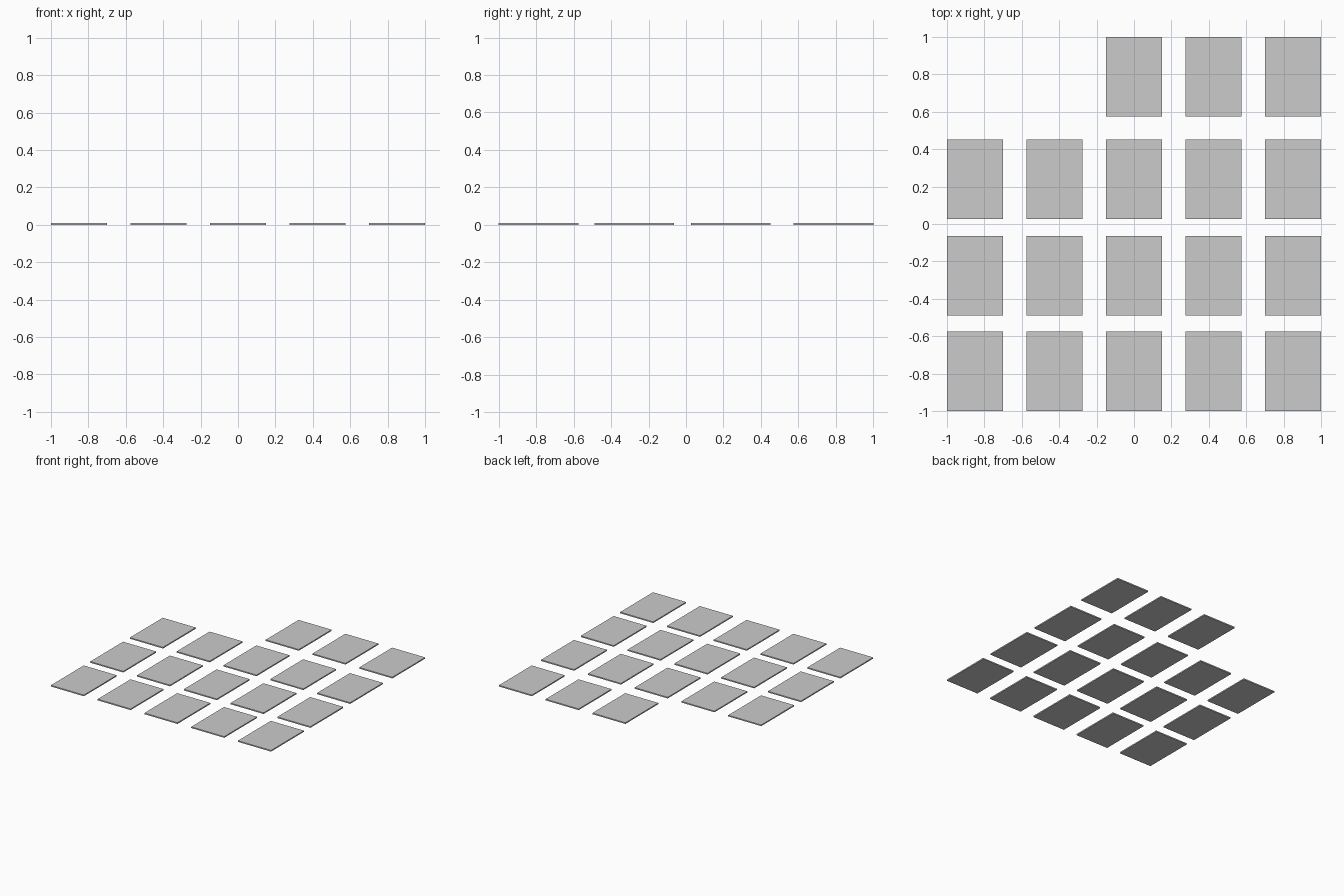
import bpy

if "Cube" in bpy.data.objects:
    bpy.data.objects.remove(bpy.data.objects["Cube"])

TILE_W, TILE_D, TILE_H = 0.30, 0.426, 0.01
COLUMNS = [-0.85, -0.425, 0.0, 0.425, 0.85]
# row centre in y, first column that is filled
ROWS = [(-0.787, 0), (-0.276, 0), (0.239, 0), (0.787, 2)]


def add_tile(name, x, y):
    bpy.ops.mesh.primitive_cube_add(size=1, location=(x, y, TILE_H / 2))
    tile = bpy.context.object
    tile.name = name
    tile.scale = (TILE_W, TILE_D, TILE_H)
    bpy.ops.object.transform_apply(location=False, rotation=False, scale=True)


# Grid of thin flat slabs, with the back left corner left open
for r, (y, first) in enumerate(ROWS):
    for c in range(first, len(COLUMNS)):
        add_tile(f"slab_row{r + 1}_column{c + 1}", COLUMNS[c], y)
